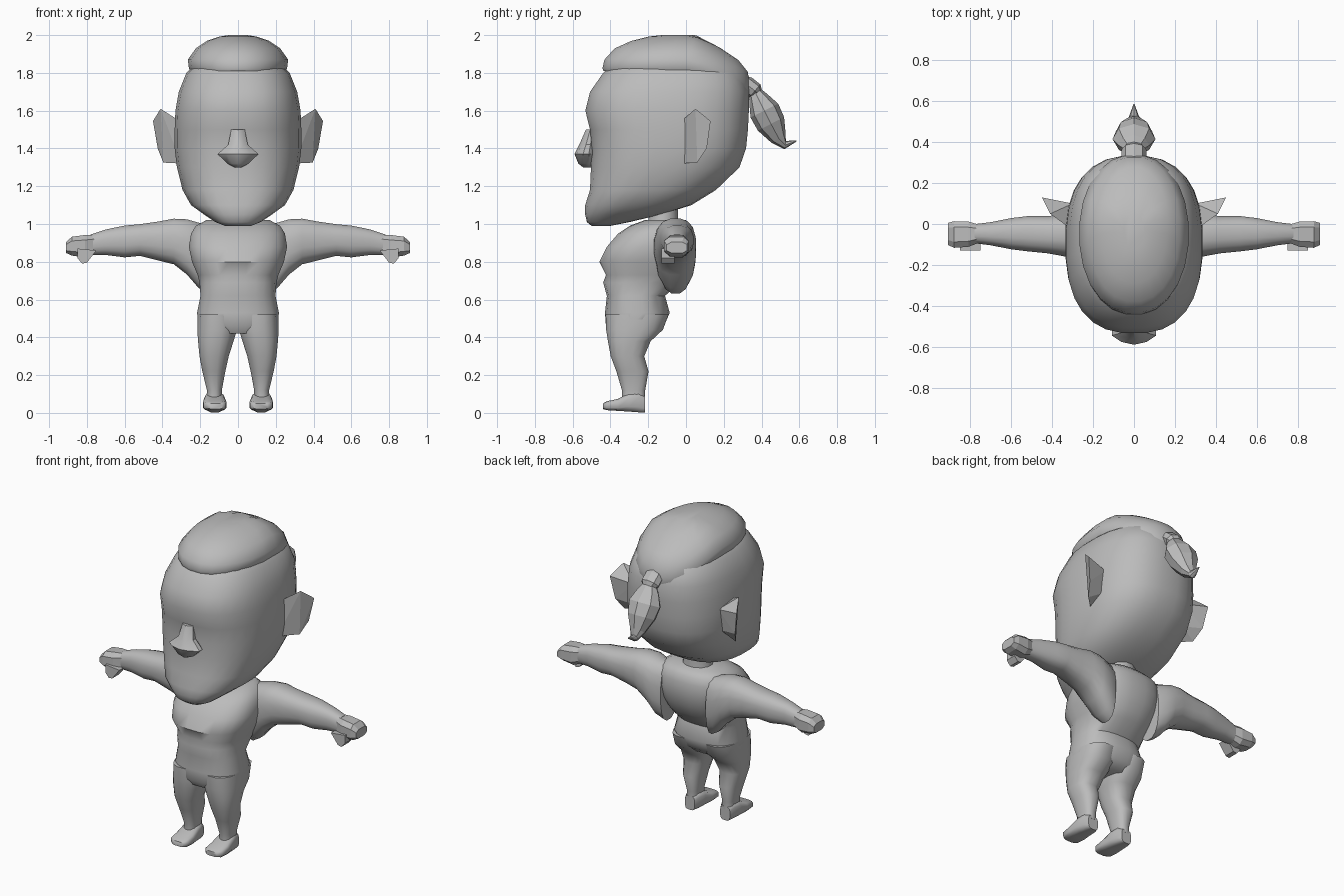
import bpy, bmesh, math
from mathutils import Vector

skin = bpy.data.materials.new("plain_grey")
skin.diffuse_color = (0.5, 0.5, 0.5, 1)


def finish(name, bm, smooth=50, mirror=False):
    bmesh.ops.recalc_face_normals(bm, faces=bm.faces[:])
    me = bpy.data.meshes.new(name)
    bm.to_mesh(me)
    bm.free()
    ob = bpy.data.objects.new(name, me)
    bpy.context.collection.objects.link(ob)
    me.materials.append(skin)
    if mirror:
        ob.modifiers.new("mirror", 'MIRROR')
    if smooth:
        bpy.ops.object.select_all(action='DESELECT')
        ob.select_set(True)
        bpy.context.view_layer.objects.active = ob
        bpy.ops.object.shade_smooth_by_angle(angle=math.radians(smooth))
    return ob


def skin_rings(rings):
    """Bridge a list of point rings and cap both ends."""
    bm = bmesh.new()
    vs = [[bm.verts.new(p) for p in r] for r in rings]
    n = len(vs[0])
    for r0, r1 in zip(vs, vs[1:]):
        for i in range(n):
            j = (i + 1) % n
            bm.faces.new((r0[i], r0[j], r1[j], r1[i]))
    bm.faces.new(vs[0])
    bm.faces.new(vs[-1])
    return bm


def loft(name, axis, rows, sides=20, power=2.5, smooth=50, mirror=False, warp=None):
    """Rows are (t, a0, a1, b0, b1): rounded sections along an axis."""
    def spow(v):
        return math.copysign(abs(v) ** (2 / power), v)
    rings = []
    for t, a0, a1, b0, b1 in rows:
        ring = []
        for i in range(sides):
            w = 2 * math.pi * (i + 0.5) / sides
            a = (a0 + a1) / 2 + (a1 - a0) / 2 * spow(math.cos(w))
            b = (b0 + b1) / 2 + (b1 - b0) / 2 * spow(math.sin(w))
            p = {'x': (t, a, b), 'y': (a, t, b), 'z': (a, b, t)}[axis]
            ring.append(warp(*p) if warp else p)
        rings.append(ring)
    return finish(name, skin_rings(rings), smooth, mirror)


def sym(rows):
    """(z, half width, front, back) -> symmetric loft rows."""
    return [(z, -w, w, f, b) for z, w, f, b in rows]


def hull(name, pts, mirror=False):
    bm = bmesh.new()
    for p in pts:
        bm.verts.new(p)
    bmesh.ops.convex_hull(bm, input=bm.verts[:])
    return finish(name, bm, 0, mirror)


# head: jaw slopes up towards the back
loft("head", 'z', sym([
    (0.99, 0.07, -0.50, -0.40), (1.01, 0.12, -0.525, -0.30),
    (1.05, 0.18, -0.535, -0.13), (1.10, 0.25, -0.535, 0.03),
    (1.18, 0.295, -0.51, 0.16), (1.30, 0.325, -0.505, 0.285),
    (1.40, 0.337, -0.50, 0.32), (1.50, 0.337, -0.51, 0.33),
    (1.60, 0.333, -0.535, 0.335), (1.70, 0.315, -0.51, 0.335),
    (1.80, 0.275, -0.44, 0.30), (1.87, 0.20, -0.36, 0.18)]), sides=28)

# hair cap, drooping at the back
loft("hair_cap", 'z', sym([
    (1.81, 0.255, -0.44, 0.335), (1.825, 0.262, -0.445, 0.34),
    (1.87, 0.268, -0.435, 0.34), (1.93, 0.225, -0.38, 0.33),
    (1.97, 0.165, -0.29, 0.28), (1.992, 0.10, -0.20, 0.18),
    (2.0, 0.05, -0.13, 0.06)]), sides=24, power=2.15,
    warp=lambda x, y, z: (x, y, z - 0.45 * max(0, y - 0.05)))


def tube(name, path, sides):
    """Path rows (y, z, x radius, radius) in the middle plane."""
    c = [Vector((0, y, z)) for y, z, _, _ in path]
    rings = []
    for k, (_, _, rx, r) in enumerate(path):
        d = (c[min(k + 1, len(c) - 1)] - c[max(k - 1, 0)]).normalized()
        n = d.cross(Vector((1, 0, 0)))
        rings.append([c[k] + Vector((rx * math.cos(w), 0, 0)) + n * r * math.sin(w)
                      for w in (2 * math.pi * i / sides for i in range(sides))])
    return finish(name, skin_rings(rings), 0)


# ponytail and its band
tube("hair_band", [(0.29, 1.765, 0.04, 0.03), (0.32, 1.74, 0.06, 0.045),
                   (0.365, 1.705, 0.06, 0.045), (0.38, 1.69, 0.04, 0.03)], 8)
tube("ponytail", [(0.36, 1.71, 0.035, 0.03), (0.385, 1.66, 0.075, 0.055),
                  (0.415, 1.60, 0.105, 0.082), (0.45, 1.53, 0.09, 0.078),
                  (0.49, 1.455, 0.05, 0.045), (0.525, 1.418, 0.025, 0.022),
                  (0.585, 1.44, 0.003, 0.003)], 8)

# nose: narrow bridge, wide nostrils
loft("nose", 'z', sym([
    (1.30, 0.02, -0.545, -0.48), (1.32, 0.06, -0.57, -0.48),
    (1.37, 0.115, -0.59, -0.47), (1.42, 0.055, -0.565, -0.47),
    (1.50, 0.038, -0.53, -0.47)]), sides=10, power=1.7, smooth=35)

# pointed ears, flaring outwards at the back
hull("ears", [(0.30, -0.03, 1.54), (0.30, -0.03, 1.32), (0.41, 0.05, 1.61),
              (0.45, 0.13, 1.545), (0.425, 0.11, 1.40), (0.395, 0.06, 1.325),
              (0.30, 0.10, 1.52), (0.30, 0.08, 1.38)], mirror=True)

# neck and torso
loft("neck", 'z', sym([(0.96, 0.11, -0.22, -0.03), (1.03, 0.09, -0.20, -0.04),
                       (1.12, 0.09, -0.20, -0.04)]), sides=12, power=2)
loft("torso", 'z', sym([
    (0.42, 0.15, -0.40, -0.16), (0.46, 0.212, -0.425, -0.115),
    (0.53, 0.218, -0.43, -0.085), (0.62, 0.20, -0.42, -0.11),
    (0.69, 0.205, -0.44, -0.03), (0.73, 0.215, -0.425, 0.0),
    (0.80, 0.245, -0.46, 0.035), (0.88, 0.262, -0.42, 0.05),
    (0.95, 0.25, -0.36, 0.045), (0.99, 0.225, -0.30, 0.03),
    (1.02, 0.17, -0.22, 0.0)]), sides=24)

# arms, with broad roots under the armpit
loft("arms", 'x', [
    (0.16, -0.14, 0.03, 0.63, 1.0), (0.21, -0.16, 0.05, 0.66, 1.01),
    (0.27, -0.17, 0.055, 0.73, 1.027), (0.34, -0.16, 0.05, 0.785, 1.03),
    (0.42, -0.145, 0.04, 0.805, 1.015), (0.52, -0.135, 0.04, 0.83, 1.0),
    (0.60, -0.125, 0.03, 0.822, 0.993), (0.70, -0.105, 0.01, 0.835, 0.972),
    (0.78, -0.095, 0.0, 0.835, 0.945)], sides=16, mirror=True)

# fists and thumbs
loft("hands", 'x', [
    (0.76, -0.095, 0.0, 0.84, 0.945), (0.81, -0.115, 0.015, 0.82, 0.945),
    (0.88, -0.12, 0.017, 0.83, 0.935), (0.91, -0.105, 0.008, 0.845, 0.905)],
    sides=8, power=3, smooth=0, mirror=True)
hull("thumbs", [(x, y, z) for y in (-0.13, -0.06) for x, z in
                ((0.75, 0.86), (0.80, 0.795), (0.825, 0.79), (0.85, 0.82), (0.85, 0.87))],
     mirror=True)

# legs
loft("legs", 'z', [
    (0.07, 0.085, 0.168, -0.34, -0.215), (0.12, 0.085, 0.165, -0.34, -0.215),
    (0.22, 0.066, 0.19, -0.37, -0.197), (0.30, 0.048, 0.205, -0.40, -0.22),
    (0.38, 0.022, 0.213, -0.415, -0.185), (0.44, 0.004, 0.217, -0.425, -0.12),
    (0.52, 0.004, 0.214, -0.428, -0.09)], sides=16, mirror=True)

# feet
loft("feet", 'y', [
    (-0.44, 0.08, 0.16, 0.02, 0.05), (-0.42, 0.062, 0.183, 0.014, 0.062),
    (-0.36, 0.06, 0.186, 0.01, 0.075), (-0.30, 0.068, 0.18, 0.006, 0.105),
    (-0.25, 0.075, 0.172, 0.002, 0.11), (-0.217, 0.09, 0.16, 0.0, 0.09)],
    sides=12, power=3.5, mirror=True)
